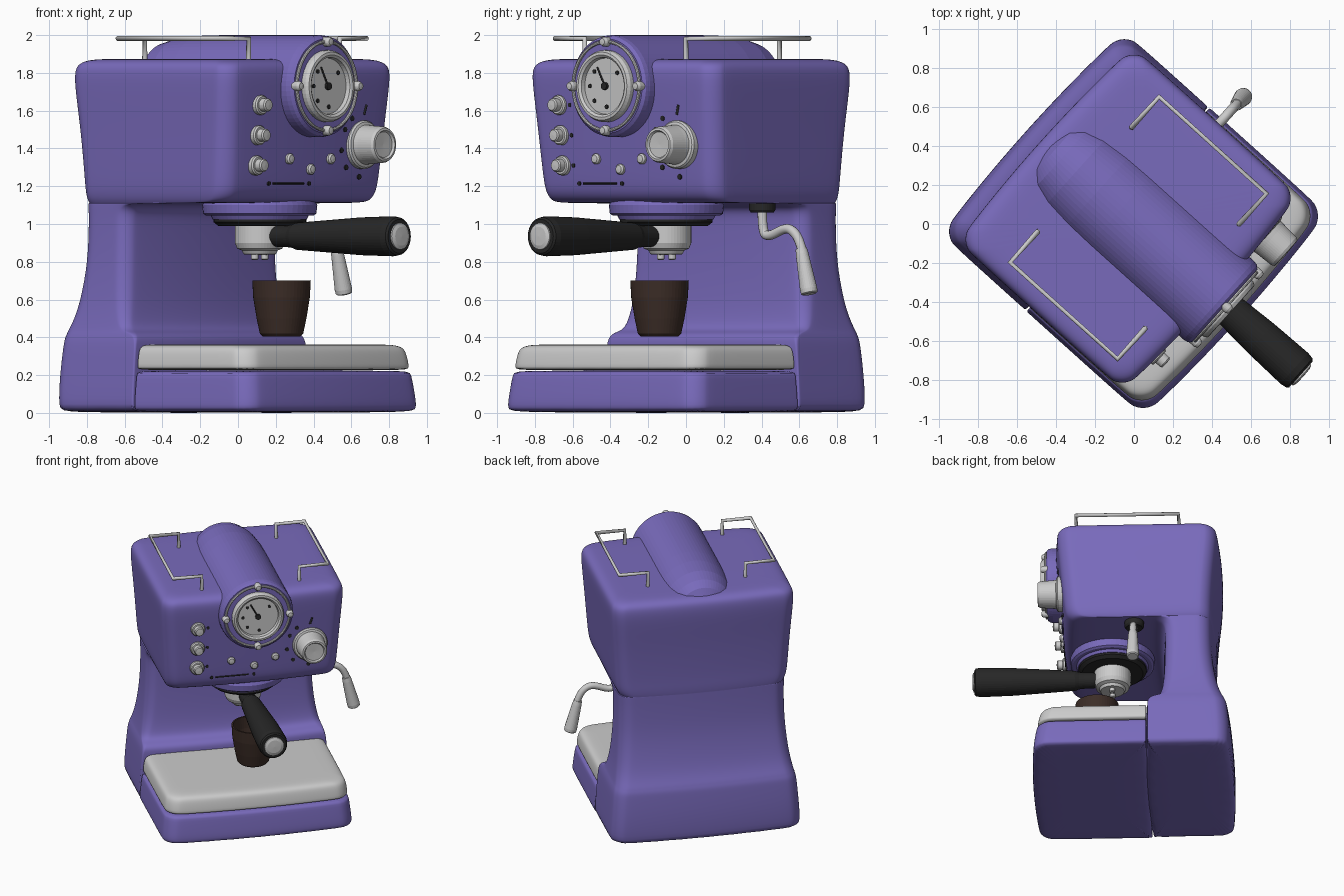
import bpy, bmesh, math
from mathutils import Matrix, Vector

def mat(name, c):
    m = bpy.data.materials.new(name)
    m.diffuse_color = (*c, 1)
    return m

PURPLE = mat("purple", (0.19, 0.145, 0.50))
BLACK = mat("black", (0.02, 0.02, 0.02))
BROWN = mat("brown", (0.045, 0.026, 0.02))
GREY = None

def finish(name, bm, m, loc=(0, 0, 0)):
    bmesh.ops.remove_doubles(bm, verts=bm.verts, dist=1e-5)
    bmesh.ops.recalc_face_normals(bm, faces=bm.faces)
    me = bpy.data.meshes.new(name)
    bm.to_mesh(me)
    bm.free()
    ob = bpy.data.objects.new(name, me)
    ob.location = loc
    bpy.context.collection.objects.link(ob)
    if m:
        me.materials.append(m)
    return ob

def skin(bm, rings):
    for a, b in zip(rings, rings[1:]):
        n = len(a)
        for i in range(n):
            bm.faces.new((a[i], a[(i + 1) % n], b[(i + 1) % n], b[i]))

def loft(name, levels, m, bow_f=0.03, bow_b=0.03):
    """Stack rounded rectangles: z, front, back, half width, front radius, back radius."""
    bm = bmesh.new()
    rings = []
    for z, vf, vb, hw, rf, rb in levels:
        pts = []
        for cx, cy, r, a0 in ((1, vf + rf, rf, -90), (1, vb - rb, rb, 0),
                              (-1, vb - rb, rb, 90), (-1, vf + rf, rf, 180)):
            for k in range(6):
                a = math.radians(a0 + 18 * k)
                pts.append((cx * (hw - r) + r * math.cos(a), cy + r * math.sin(a)))
            if a0 in (0, 180):      # extra points so front and back can bow
                s = hw - r
                pts += [(-cx * s * (k / 3 - 1), pts[-1][1]) for k in range(1, 6)]
        ring = []
        for x, y in pts:
            f = 1 - (x / hw) ** 2
            y += bow_b * f if y > (vf + vb) / 2 else -bow_f * f
            ring.append(bm.verts.new((x, y, z)))
        rings.append(ring)
    skin(bm, rings)
    bm.faces.new(rings[0])
    bm.faces.new(rings[-1])
    ob = finish(name, bm, m)
    for p in ob.data.polygons:
        p.use_smooth = True
    s = ob.modifiers.new("smooth", 'SUBSURF')
    s.levels = s.render_levels = 2
    return ob

turned = []
def lathe(name, profile, loc, m=GREY, axis=(0, 0, 1), n=40):
    """Turn (radius, height) points around an axis."""
    bm = bmesh.new()
    skin(bm, [[bm.verts.new((r * math.cos(i * math.tau / n), r * math.sin(i * math.tau / n), h))
               for i in range(n)] for r, h in profile] if all(r > 0 for r, h in profile) else
         [[bm.verts.new((max(r, 2e-4) * math.cos(i * math.tau / n),
                         max(r, 2e-4) * math.sin(i * math.tau / n), h))
           for i in range(n)] for r, h in profile])
    rot = Vector((0, 0, 1)).rotation_difference(Vector(axis)).to_matrix().to_4x4()
    bmesh.ops.transform(bm, matrix=rot, verts=bm.verts)
    ob = finish(name, bm, m, loc)
    turned.append(ob)
    return ob

def tube(name, pts, r, m=GREY, smooth=False):
    cu = bpy.data.curves.new(name, 'CURVE')
    cu.dimensions, cu.bevel_depth, cu.bevel_resolution = '3D', r, 4
    cu.use_fill_caps = True
    sp = cu.splines.new('NURBS' if smooth else 'POLY')
    sp.points.add(len(pts) - 1)
    for p, c in zip(sp.points, pts):
        p.co = (*c, 1)
    if smooth:
        sp.use_endpoint_u, sp.order_u = True, 3
    ob = bpy.data.objects.new(name, cu)
    bpy.context.collection.objects.link(ob)
    if m:
        cu.materials.append(m)
    return ob

FRONT = (0, -1, 0)
def face_y(u, z):       # y of the leaning, bowed front panel
    return -0.475 - 0.09 * (z - 1.2) - 0.03 * (1 - (u / 0.65) ** 2)

# Body: flared base, neck and overhanging head in one loft
loft("body", [
    (0.00, .12, .68, .685, .01, .10), (0.02, .12, .70, .705, .01, .10),
    (0.20, .12, .70, .692, .01, .10), (0.36, .12, .685, .68, .01, .10),
    (0.40, .125, .68, .672, .02, .10), (0.425, .15, .67, .665, .03, .10),
    (0.44, .205, .665, .66, .06, .10), (0.50, .225, .635, .648, .07, .10),
    (0.60, .24, .605, .632, .08, .10), (0.80, .25, .57, .615, .08, .10),
    (1.00, .25, .565, .612, .08, .10), (1.07, .245, .565, .614, .08, .10),
    (1.105, .20, .565, .615, .08, .10), (1.11, .10, .565, .615, .08, .10),
    (1.11, -.38, .565, .605, .08, .10), (1.125, -.435, .567, .618, .09, .10),
    (1.17, -.468, .57, .632, .10, .10), (1.25, -.48, .57, .64, .10, .10),
    (1.50, -.503, .585, .655, .10, .10), (1.72, -.525, .61, .672, .10, .10),
    (1.81, -.53, .61, .675, .10, .10), (1.85, -.515, .595, .66, .10, .10),
    (1.872, -.47, .55, .615, .10, .10), (1.875, -.38, .46, .52, .10, .10)], PURPLE, bow_f=.03)

# Drip tray
loft("tray_base", [
    (0.00, -.675, .108, .685, .10, .01), (0.02, -.70, .11, .705, .11, .01),
    (0.10, -.692, .11, .697, .11, .01), (0.215, -.675, .11, .685, .11, .01),
    (0.225, -.665, .108, .675, .11, .01)], PURPLE, bow_b=0)
loft("tray_top", [
    (0.225, -.66, .11, .67, .11, .01), (0.232, -.67, .11, .68, .11, .01),
    (0.32, -.655, .11, .67, .11, .01), (0.35, -.64, .11, .655, .11, .01),
    (0.362, -.60, .11, .61, .11, .01), (0.362, -.50, .09, .52, .11, .01)], GREY, bow_b=0)

# Barrel across the top carrying the gauge
G = (0, 0, 1.73)
lathe("barrel", [(0, -.60), (.12, -.59), (.19, -.555), (.23, -.50), (.255, -.40), (.267, -.25),
                 (.27, -.1), (.27, .585), (.265, .61), (.25, .625), (0, .625)], G, PURPLE, FRONT, 64)
lathe("gauge_bezel", [(.19, .61), (.19, .65), (.18, .668), (.165, .67), (.152, .66), (.148, .636),
                      (0, .636)], G, GREY, FRONT, 56)
lathe("gauge_ring", [(.235 + .009 * math.cos(a * math.pi / 4), .632 + .009 * math.sin(a * math.pi / 4))
                     for a in range(9)], G, GREY, FRONT, 56)
for i in range(4):
    a = i * math.pi / 2
    lathe("gauge_bead", [(0, 0), (.026, 0), (.026, .035), (.018, .05), (0, .052)],
          (.235 * math.cos(a), -.615, 1.73 + .235 * math.sin(a)), GREY, FRONT, 20)
dot = [(0, 0), (1, 0), (1, 1), (0, 1)]
def disc(name, u, y, z, r, t, m):
    return lathe(name, [(a * r, b * t) for a, b in dot], (u, y, z), m, FRONT, 16)
disc("gauge_hub", 0, -.63, 1.73, .02, .022, BLACK)
tube("gauge_needle", [(0, -.642, 1.73), (-.055, -.642, 1.83)], .005, BLACK)
for d in (40, 135, 180, 225, 275):
    a = math.radians(d)
    disc("gauge_mark", .11 * math.cos(a), -.63, 1.73 + .11 * math.sin(a), .011, .012, BLACK)

# Front panel: buttons, screws, dots, slot
for z in (1.63, 1.47, 1.31):
    y = face_y(-.42, z)
    lathe("button", [(0, -.03), (.052, -.03), (.052, .018), (.045, .026), (.034, .026), (.034, .06),
                     (.028, .068), (0, .07)], (-.42, y, z), GREY, FRONT, 28)
    disc("button_dot", -.345, face_y(-.345, z) + .015, z, .011, .02, BLACK)
for u, z in ((-.17, 1.345), (0, 1.29), (.155, 1.345)):
    lathe("panel_screw", [(0, -.02), (.028, -.02), (.028, .012), (.02, .022), (0, .024)],
          (u, face_y(u, z), z), GREY, FRONT, 24)
for u in (-.31, 0):
    disc("slot_dot", u, face_y(u, 1.215) + .015, 1.215, .011, .02, BLACK)
tube("panel_slot", [(-.28, face_y(-.28, 1.215), 1.215), (-.04, face_y(-.04, 1.215) + .002, 1.215)],
     .005, BLACK)

# Large dial with scale dots
lathe("dial", [(0, -.03), (.128, -.03), (.128, .02), (.12, .03), (.105, .034), (.102, .06), (.096, .15),
               (.088, .165), (.076, .167), (.068, .155), (0, .152)],
      (.41, face_y(.41, 1.42), 1.42), GREY, FRONT, 48)
for d in (125, 152, 190, 225, 268):
    a = math.radians(d)
    u, z = .41 + .17 * math.cos(a), 1.42 + .17 * math.sin(a)
    disc("dial_dot", u, face_y(u, z) + .015, z, .014, .02, BLACK)
tube("dial_mark", [(.41, face_y(.41, 1.58), 1.58), (.425, face_y(.425, 1.63), 1.63)], .008, BLACK)

# Brew head and filter holder
C = (0, -.155, 0)
lathe("brew_collar", [(0, 1.13), (.29, 1.13), (.305, 1.10), (.30, 1.055), (.285, 1.045), (.26, 1.045),
                      (.25, 1.025), (0, 1.025)], C, PURPLE, n=56)
lathe("brew_seal", [(0, 1.035), (.245, 1.035), (.245, 1.01), (.22, .99), (0, .99)], C, BLACK, n=56)
lathe("filter_basket", [(0, 1.0), (.132, 1.0), (.132, .90), (.12, .87), (.095, .86), (.085, .84),
                        (0, .835)], C, n=48)
for s in (-1, 1):
    lathe("spout", [(0, .86), (.02, .86), (.02, .815), (.013, .81), (0, .815)], (.04 * s, -.155, 0), n=16)
lathe("holder_handle", [(0, .10), (.055, .10), (.058, .20), (.062, .24), (.072, .27), (.10, .72),
                        (.106, .95), (.10, .985), (.09, .995), (0, .995)],
      (0, -.155, .935), BLACK, FRONT)
lathe("handle_cap", [(0, .98), (.072, .98), (.07, 1.003), (.05, 1.01), (0, 1.012)],
      (0, -.155, .935), GREY, FRONT)

# Cup
lathe("cup", [(0, .405), (.10, .405), (.115, .42), (.132, .50), (.15, .61), (.155, .70), (.143, .70),
              (.138, .61), (.12, .50), (.10, .44), (0, .435)], (.05, -.265, 0), BROWN, n=48)

# Steam wand
lathe("wand_collar", [(0, 1.13), (.07, 1.13), (.07, 1.075), (.06, 1.06), (0, 1.06)], (.525, .02, 0), BLACK)
tube("wand_tube", [(.525, .02, 1.08), (.525, .02, .96), (.57, .02, .93), (.70, .02, .985),
                   (.765, .02, .95), (.80, .02, .89), (.82, .02, .83)], .025, GREY, True)
lathe("wand_tip", [(0, -.01), (.03, -.01), (.034, .02), (.046, .21), (.044, .232), (.036, .238), (0, .238)],
      (.805, .02, .86), GREY, (.24, 0, -.97), 28)

# Top rails, one each side
for s in (-1, 1):
    path = [(.36, .34, 1.86), (.36, .34, 1.982), (.57, .34, 1.982), (.57, -.4, 1.982),
            (.36, -.4, 1.982), (.36, -.4, 1.86)]
    tube("top_rail", [(s * x, y, z) for x, y, z in path], .014)

# Crisp edges on turned parts, then turn the whole machine on its stand
for ob in bpy.context.view_layer.objects:
    ob.select_set(ob in turned)
bpy.context.view_layer.objects.active = turned[0]
bpy.ops.object.shade_smooth_by_angle(angle=math.radians(35))
R = Matrix.Rotation(math.radians(48), 4, 'Z')
for ob in bpy.context.collection.objects:
    ob.matrix_world = R @ ob.matrix_basis
